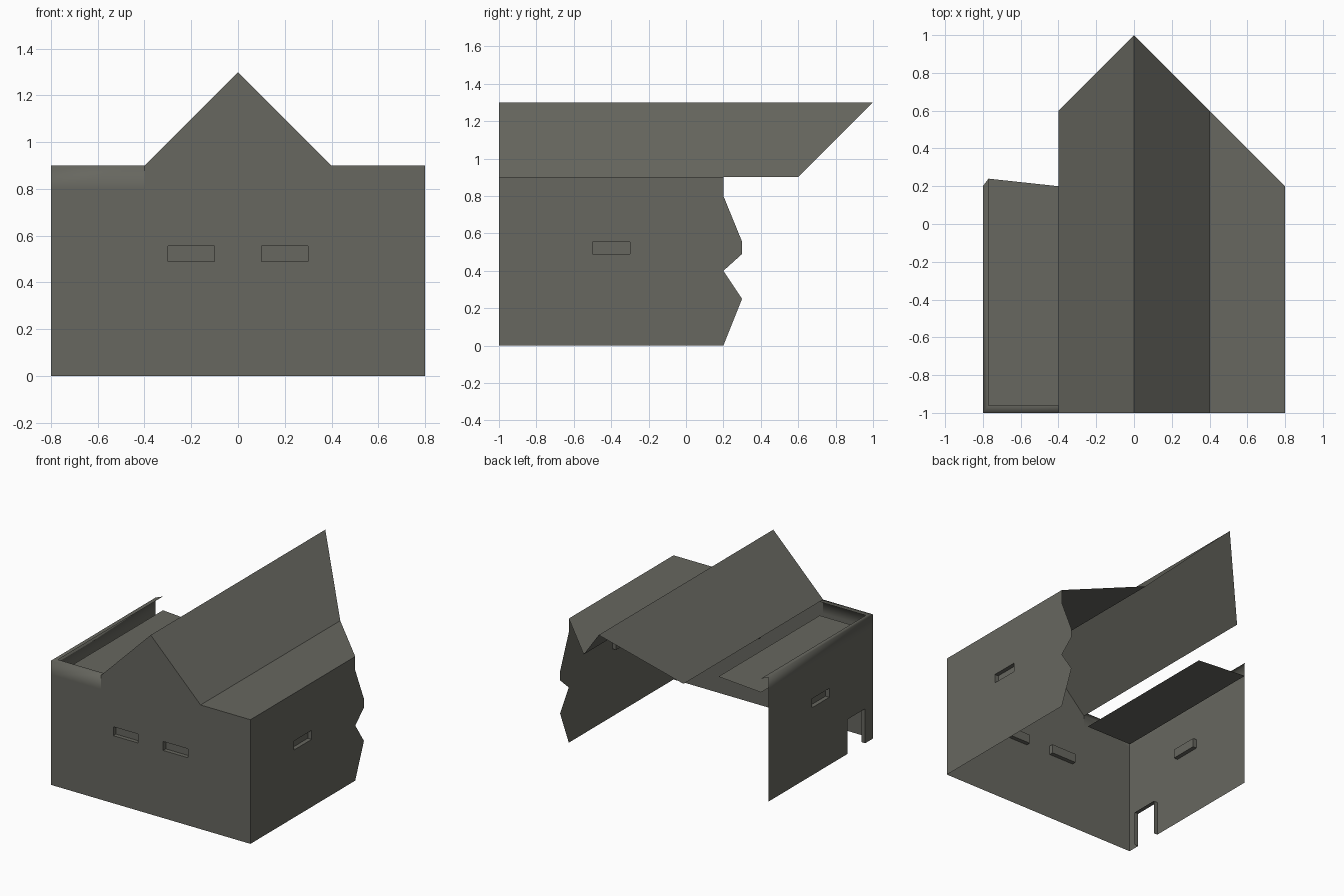
import bpy, bmesh
from mathutils import Vector

if "Cube" in bpy.data.objects:
    bpy.data.objects.remove(bpy.data.objects["Cube"])

mat = bpy.data.materials.new("dark_concrete")
mat.diffuse_color = (0.135, 0.135, 0.115, 1)
mat.use_nodes = True
mat.node_tree.nodes["Principled BSDF"].inputs["Base Color"].default_value = mat.diffuse_color


def finish(name, bm):
    me = bpy.data.meshes.new(name)
    bm.to_mesh(me)
    bm.free()
    me.materials.append(mat)
    ob = bpy.data.objects.new(name, me)
    bpy.context.collection.objects.link(ob)
    return ob


def wall(name, outline, windows, place, normal, depth=0.03, reveal=None):
    """Thin wall from a 2D outline; windows (u0, u1) become shallow recesses."""
    bm = bmesh.new()
    n = Vector(normal)
    holes = [[(a, 0.49), (b, 0.49), (b, 0.555), (a, 0.555)] for a, b in windows]
    rings = []
    for loop in [outline] + holes:
        vs = [bm.verts.new(place(*p)) for p in loop]
        for i in range(len(vs)):
            bm.edges.new((vs[i - 1], vs[i]))
        rings.append(vs)
    bmesh.ops.triangle_fill(bm, use_beauty=True, use_dissolve=False,
                            edges=bm.edges[:], normal=n)
    for f in bm.faces:
        f.normal_update()
        if f.normal.dot(n) < 0:
            f.normal_flip()
    # window recesses: side faces plus back plate
    for vs in rings[1:]:
        back = [bm.verts.new(v.co - n * depth) for v in vs]
        for i in range(4):
            bm.faces.new((vs[i - 1], vs[i], back[i], back[i - 1]))
        plate = bm.faces.new(back)
        plate.normal_update()
        if plate.normal.dot(n) < 0:
            plate.normal_flip()
    # door reveal
    if reveal:
        front = [bm.verts.new(place(*p)) for p in reveal]
        back = [bm.verts.new(v.co - n * depth) for v in front]
        for i in range(len(front) - 1):
            bm.faces.new((front[i], front[i + 1], back[i + 1], back[i]))
    return finish(name, bm)


def panel(name, *polys):
    bm = bmesh.new()
    for p in polys:
        bm.faces.new([bm.verts.new(c) for c in p])
    return finish(name, bm)


# front wall with gable
wall("front_wall",
     [(-.8, 0), (.8, 0), (.8, .9), (.4, .9), (0, 1.3), (-.4, .9), (-.4, .8), (-.8, .8)],
     [(-.3, -.1), (.1, .3)], lambda u, z: (u, -1, z), (0, -1, 0))

# right wall with broken rear edge
wall("right_wall",
     [(-1, 0), (.2, 0), (.3, .25), (.2, .4), (.3, .49), (.3, .555), (.2, .8), (.2, .9), (-1, .9)],
     [(-.5, -.3)], lambda u, z: (.8, u, z), (1, 0, 0))

# left wall with doorway
door = [(-.91, 0), (-.91, .25), (-.71, .25), (-.71, 0)]
wall("left_wall", [(-1, 0)] + door + [(.2, 0), (.2, .8), (-1, .8)],
     [(-.5, -.3)], lambda u, z: (-.8, u, z), (-1, 0, 0), reveal=door)

# pitched roof, both slopes, with the broken rear edge
panel("pitched_roof",
      [(0, -1, 1.3), (.4, -1, .9), (.4, .6, .9), (0, 1, 1.3)],
      [(-.4, -1, .9), (0, -1, 1.3), (0, 1, 1.3), (-.4, .6, .9)])
panel("right_flat_roof", [(.4, -1, .9), (.8, -1, .9), (.8, .2, .9), (.4, .6, .9)])
panel("left_sunken_roof", [(-.77, -.96, .8), (-.4, -.96, .8), (-.4, .2, .8), (-.77, .24, .8)])

# smooth parapet around the sunken roof: upright strip, then inward lip
bm = bmesh.new()
outer = [(-.4, -1), (-.8, -1), (-.8, .2)]
inner = [(-.4, -.96), (-.77, -.96), (-.77, .24)]
rows = [[bm.verts.new((x, y, z)) for x, y in path]
        for path, z in ((outer, .8), (outer, .9), (inner, .9))]
for a, b in zip(rows, rows[1:]):
    for i in range(2):
        f = bm.faces.new((a[i + 1], a[i], b[i], b[i + 1]))
        f.smooth = True
for e in bm.edges:
    if e.verts[0] in (rows[0][1], rows[1][1]) and e.verts[1] in (rows[0][1], rows[1][1]):
        e.smooth = False
finish("parapet", bm)
